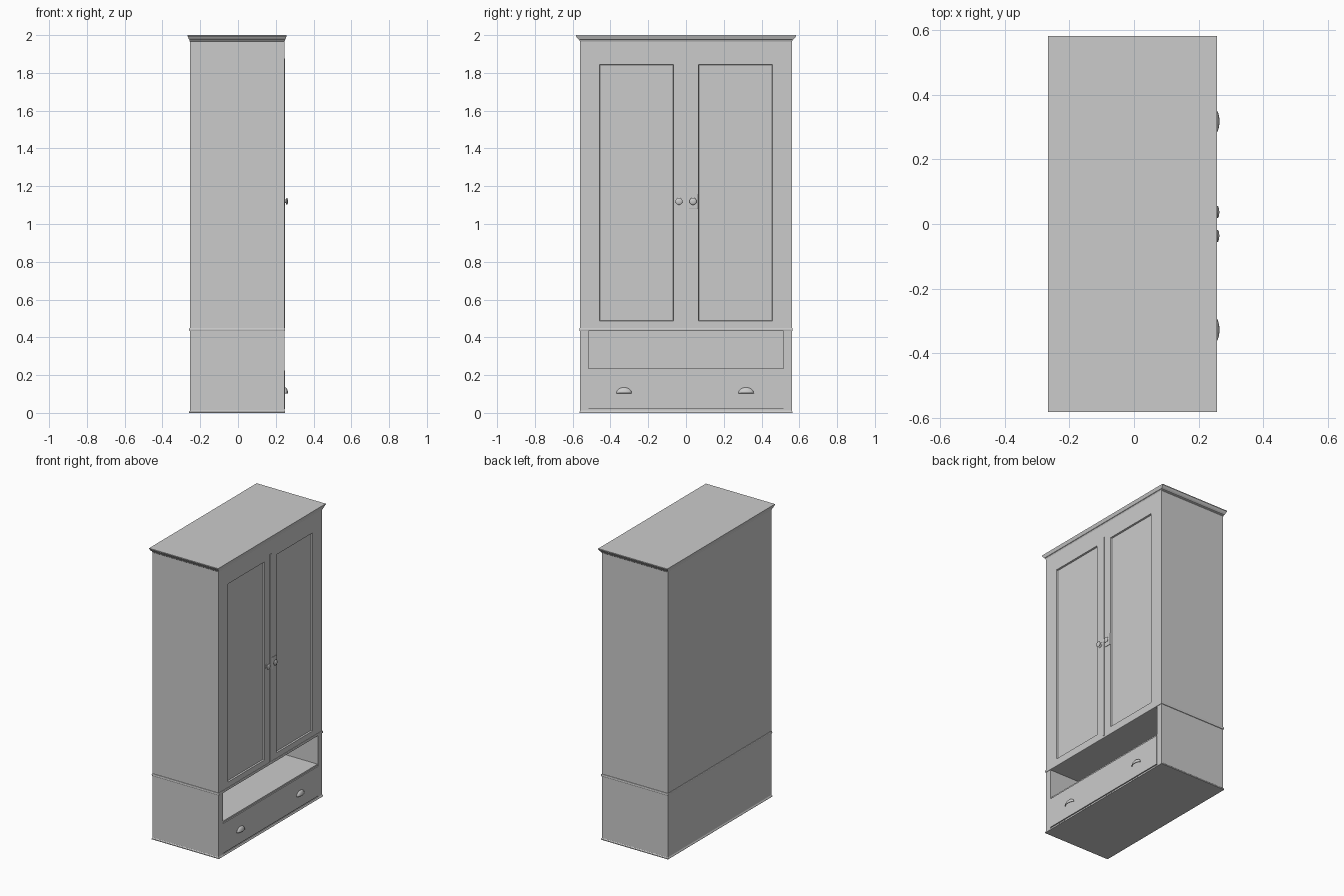
import bpy, bmesh, math
from mathutils import Vector

if "Cube" in bpy.data.objects:
    bpy.data.objects.remove(bpy.data.objects["Cube"])

CX, HX, HY = -0.0045, 0.2505, 0.56      # carcass centre and half sizes
BACK, FRONT = CX - HX, CX + HX


def finish(name, bm, smooth=False):
    bmesh.ops.recalc_face_normals(bm, faces=bm.faces)
    me = bpy.data.meshes.new(name)
    bm.to_mesh(me)
    bm.free()
    ob = bpy.data.objects.new(name, me)
    bpy.context.collection.objects.link(ob)
    if smooth:
        bpy.ops.object.select_all(action='DESELECT')
        ob.select_set(True)
        bpy.context.view_layer.objects.active = ob
        bpy.ops.object.shade_smooth_by_angle(angle=math.radians(35))
    return ob


def box(name, x, y, z, bevel=0):
    bm = bmesh.new()
    bmesh.ops.create_cube(bm, size=1)
    for v in bm.verts:
        v.co = Vector([(a + b) / 2 + c * (b - a) for (a, b), c in zip((x, y, z), v.co)])
    if bevel:
        bmesh.ops.bevel(bm, geom=bm.edges[:], offset=bevel, segments=2, profile=0.5, affect='EDGES')
    return finish(name, bm)


def moulding(name, profile):
    """Stack of rectangles: (overhang in x, overhang in y, z)."""
    bm = bmesh.new()
    rings = []
    for ox, oy, z in profile:
        rings.append([bm.verts.new((CX + sx * (HX + ox), sy * (HY + oy), z))
                      for sx, sy in ((-1, -1), (1, -1), (1, 1), (-1, 1))])
    for a, b in zip(rings, rings[1:]):
        for i in range(4):
            j = (i + 1) % 4
            bm.faces.new((a[i], a[j], b[j], b[i]))
    bm.faces.new(rings[0])
    bm.faces.new(rings[-1])
    return finish(name, bm)


def panel_door(name, y, z, py, pz, x0, x1, depth):
    """Door slab with a recessed panel on its front."""
    bm = bmesh.new()

    def rect(x, yy, zz):
        return [bm.verts.new((x, a, b)) for a, b in
                ((yy[0], zz[0]), (yy[1], zz[0]), (yy[1], zz[1]), (yy[0], zz[1]))]
    e = 0.003
    rings = [rect(x0, y, z), rect(x1, y, z), rect(x1, py, pz),
             rect(x1 - depth, (py[0] + e, py[1] - e), (pz[0] + e, pz[1] - e))]
    for a, b in zip(rings, rings[1:]):
        for i in range(4):
            j = (i + 1) % 4
            bm.faces.new((a[i], a[j], b[j], b[i]))
    bm.faces.new(rings[0])
    bm.faces.new(rings[-1])
    return finish(name, bm)


def knob(name, y, z):
    prof = [(0, 0.0), (0.021, 0.0), (0.021, 0.002), (0.010, 0.004), (0.009, 0.008),
            (0.016, 0.010), (0.019, 0.013), (0.016, 0.016), (0.008, 0.018), (0, 0.0185)]
    bm = bmesh.new()
    vs = [bm.verts.new((FRONT + h, y + r, z)) for r, h in prof]
    es = [bm.edges.new(p) for p in zip(vs, vs[1:])]
    bmesh.ops.spin(bm, geom=vs + es, cent=(0, y, z), axis=(1, 0, 0),
                   angle=2 * math.pi, steps=24)
    bmesh.ops.remove_doubles(bm, verts=bm.verts, dist=1e-5)
    return finish(name, bm, True)


def cup_handle(name, y, z):
    """Half-dome shell, open below."""
    bm = bmesh.new()
    bmesh.ops.create_uvsphere(bm, u_segments=32, v_segments=16, radius=1)
    for n in ((-1, 0, 0), (0, 0, -1)):
        bmesh.ops.bisect_plane(bm, geom=bm.verts[:] + bm.edges[:] + bm.faces[:], dist=1e-5,
                               plane_co=(0, 0, 0), plane_no=n, clear_outer=True)
    for v in bm.verts:
        v.co = Vector((FRONT + 0.002 + v.co.x * 0.017, y + v.co.y * 0.041, z + v.co.z * 0.031))
    ob = finish(name, bm, True)
    mod = ob.modifiers.new("shell", 'SOLIDIFY')
    mod.thickness = 0.002
    return ob


# mouldings at top, waist and foot
moulding("cornice", [(0, 0, 1.966), (0.002, 0.004, 1.970), (0.002, 0.004, 1.975),
                     (0.005, 0.009, 1.977), (0.007, 0.015, 1.983), (0.010, 0.020, 1.991),
                     (0.0115, 0.023, 1.995), (0.0115, 0.023, 2.0)])
moulding("waist_moulding", [(0, 0, 0.433)] +
         [(0.004 * math.sin(a), 0.004 * math.sin(a) + 0.001, 0.4415 - 0.0085 * math.cos(a))
          for a in [math.pi * i / 6 for i in range(7)]] + [(0, 0, 0.45)])
moulding("base_moulding", [(0.004, 0.005, 0), (0.004, 0.005, 0.005), (0.001, 0.001, 0.010), (0, 0, 0.012)])

# upper cabinet
PX = 0.232
box("upper_cabinet", (BACK, PX), (-HY, HY), (0.45, 1.966))
box("top_rail", (PX, FRONT), (-HY, HY), (1.885, 1.966))
for side, s in (("left", -1), ("right", 1)):
    panel_door(side + "_door", sorted((0, s * HY)), (0.45, 1.885),
               sorted((s * 0.065, s * 0.458)), (0.487, 1.845), PX, FRONT, 0.010)
    knob(side + "_knob", s * 0.037, 1.12)
box("door_strip", (FRONT - 0.002, FRONT + 0.003), (-0.008, 0.008), (0.45, 1.875))
box("lock_plate", (FRONT - 0.002, FRONT + 0.003), (0.015, 0.065), (1.08, 1.16), 0.001)

# lower cabinet with open niche and drawer
SY = 0.516
for side, s in (("left", -1), ("right", 1)):
    box(side + "_lower_side", (BACK, FRONT), sorted((s * SY, s * HY)), (0.012, 0.433))
    cup_handle(side + "_cup_handle", -0.005 + s * 0.323, 0.104)
box("lower_back", (BACK, BACK + 0.015), (-SY, SY), (0.012, 0.433))
box("niche_shelf", (BACK + 0.015, FRONT - 0.004), (-SY, SY), (0.225, 0.236))
box("drawer", (BACK + 0.03, FRONT + 0.002), (-SY + 0.001, SY - 0.001), (0.02, 0.224))
box("plinth", (BACK + 0.015, FRONT - 0.006), (-SY, SY), (0.012, 0.02))
